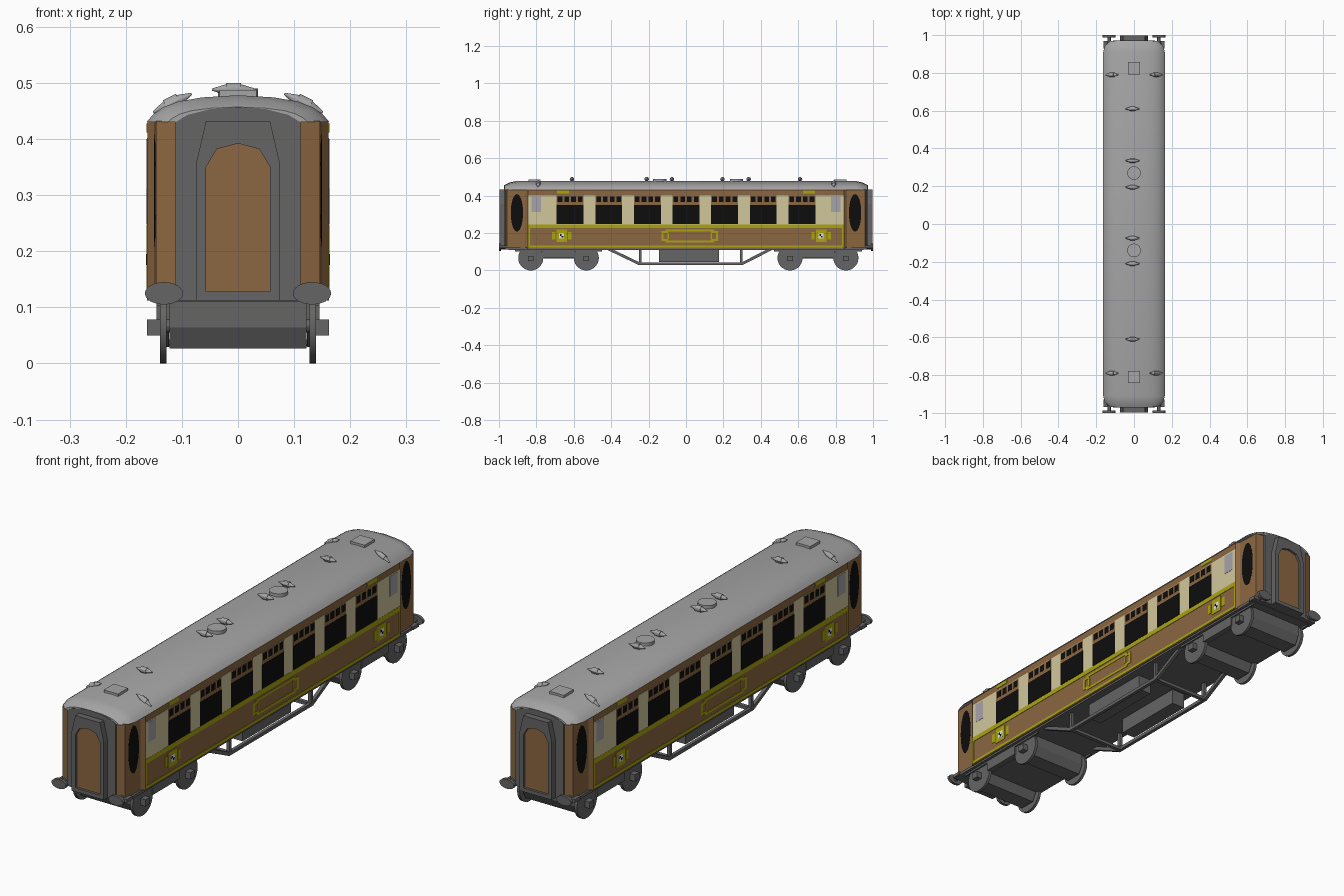
import bpy, bmesh, math
from mathutils import Matrix, Vector

if "Cube" in bpy.data.objects:
    bpy.data.objects.remove(bpy.data.objects["Cube"])

def material(name, rgb):
    m = bpy.data.materials.new(name)
    m.diffuse_color = (*rgb, 1)
    m.use_nodes = True
    m.node_tree.nodes["Principled BSDF"].inputs["Base Color"].default_value = m.diffuse_color
    return m

BROWN = material("brown paint", (0.26, 0.135, 0.052))
CREAM = material("cream paint", (0.64, 0.57, 0.33))
GOLD = material("gold paint", (0.40, 0.37, 0.005))
BLACK = material("dark glass", (0.004, 0.004, 0.004))
DARK = material("dark grey metal", (0.13, 0.13, 0.13))
ROOF = material("roof grey", (0.38, 0.38, 0.38))
PALE = material("pale grey glass", (0.38, 0.37, 0.40))
WHITE = material("white paint", (0.75, 0.75, 0.72))

def finish(bm, name, mats, smooth=False):
    bmesh.ops.recalc_face_normals(bm, faces=bm.faces)
    me = bpy.data.meshes.new(name)
    bm.to_mesh(me)
    bm.free()
    for m in mats if isinstance(mats, list) else [mats]:
        me.materials.append(m)
    ob = bpy.data.objects.new(name, me)
    bpy.context.collection.objects.link(ob)
    if smooth:
        bpy.ops.object.select_all(action='DESELECT')
        ob.select_set(True)
        bpy.context.view_layer.objects.active = ob
        bpy.ops.object.shade_smooth_by_angle(angle=math.radians(30))
    return ob

def box(bm, x0, x1, y0, y1, z0, z1):
    mat = Matrix.Translation(((x0 + x1) / 2, (y0 + y1) / 2, (z0 + z1) / 2))
    size = (abs(x1 - x0), abs(y1 - y0), abs(z1 - z0), 1)
    bmesh.ops.create_cube(bm, size=1, matrix=mat @ Matrix.Diagonal(size))

def prism(bm, pts, offset):
    a = [bm.verts.new(p) for p in pts]
    b = [bm.verts.new(Vector(p) + Vector(offset)) for p in pts]
    n = len(pts)
    faces = [bm.faces.new(a), bm.faces.new(b[::-1])]
    return faces + [bm.faces.new((a[i], b[i], b[(i + 1) % n], a[(i + 1) % n])) for i in range(n)]

def cyl(bm, centre, axis, r, length, seg=24, r2=None, scale=(1, 1, 1)):
    rot = Vector(axis).to_track_quat('Z', 'Y').to_matrix().to_4x4()
    bmesh.ops.create_cone(bm, cap_ends=True, segments=seg, radius1=r, radius2=r if r2 is None else r2,
                          depth=length, matrix=Matrix.Translation(centre) @ Matrix.Diagonal((*scale, 1)) @ rot)

def bar(bm, x, w, a, b, t):
    """Beam in the yz plane from a to b"""
    d = Vector((b[0] - a[0], b[1] - a[1])).normalized() * t / 2
    q = [(a[0] - d.y, a[1] + d.x), (b[0] - d.y, b[1] + d.x), (b[0] + d.y, b[1] - d.x), (a[0] + d.y, a[1] - d.x)]
    prism(bm, [(x - w / 2, y, z) for y, z in q], (w, 0, 0))

# Body shell: plan outline with recessed, tapered vestibules
quarter = [(0.161, 0.845), (0.15, 0.86), (0.146, 0.957), (0.111, 0.965)]
plan = quarter + [(-x, y) for x, y in quarter[::-1]]
plan += [(-x, -y) for x, y in plan]
bm = bmesh.new()
prism(bm, [(x, y, 0.118) for x, y in plan], (0, 0, 0.314))
finish(bm, "body_shell", BROWN)

# Roof: cross-section lofted along the length, domed down at both ends
section = [(1, 0), (0.93, 0.28), (0.82, 0.55), (0.65, 0.77), (0.39, 0.92), (0, 1)]
section += [(-x, z) for x, z in section[-2::-1]]
rings = [(0.97, 0.125, 0.027), (0.945, 0.153, 0.04), (0.91, 0.163, 0.048)]
rings += [(-y, w, h) for y, w, h in rings[::-1]]
bm = bmesh.new()
loops = [[bm.verts.new((x * w, y, 0.43 + z * h)) for x, z in section] for y, w, h in rings]
n = len(section)
for a, b in zip(loops, loops[1:]):
    for i in range(n):
        bm.faces.new((a[i], a[(i + 1) % n], b[(i + 1) % n], b[i]))
bm.faces.new(loops[0])
bm.faces.new(loops[-1])
finish(bm, "roof", ROOF, True)

# Painted side panels; the second side is the first turned half round
def side_plates(name, mat, rects, depth):
    bm = bmesh.new()
    for s in (1, -1):
        for y0, y1, z0, z1 in rects:
            box(bm, s * 0.160, s * depth, s * y0, s * y1, z0, z1)
    finish(bm, name, mat)

wins = [0.2065 * i for i in range(-3, 4)]
side_plates("cream_band", CREAM, [(-0.845, 0.845, 0.245, 0.402)], 0.1620)
side_plates("window_surrounds", BROWN, [(c - 0.072, c + 0.072, 0.345, 0.400) for c in wins], 0.1628)
side_plates("main_windows", BLACK, [(c - 0.072, c + 0.072, 0.248, 0.350) for c in wins], 0.1635)
side_plates("top_lights", BLACK, [(c + o - 0.0125, c + o + 0.0125, 0.366, 0.395)
                                  for c in wins for o in (-0.054, -0.018, 0.018, 0.054)], 0.1635)
side_plates("end_panes", PALE, [(-0.825, -0.775, 0.312, 0.396), (0.775, 0.825, 0.312, 0.396)], 0.1628)
gold = [(-0.845, 0.845, 0.227, 0.247), (-0.845, 0.845, 0.122, 0.134),
        (-0.845, -0.835, 0.134, 0.227), (0.835, 0.845, 0.134, 0.227),
        (-0.69, -0.625, 0.412, 0.428), (0.625, 0.69, 0.412, 0.428)]
side_plates("gold_lining", GOLD, gold, 0.1628)

# Centre cartouche: long frame with stepped ends
frame = [(-0.11, 0.15, 0.208, 0.218), (-0.11, 0.15, 0.150, 0.160)]
for s in (1, -1):
    for a, b, z0, z1 in [(0.140, 0.152, 0.16, 0.208), (0.115, 0.152, 0.2, 0.21),
                         (0.115, 0.152, 0.158, 0.168), (0.112, 0.120, 0.168, 0.2)]:
        frame.append((0.02 + s * a, 0.02 + s * b, z0, z1))
side_plates("centre_cartouche", GOLD, frame, 0.1628)

# Small ornaments near each end of the lower panel
orn = (-0.665, 0.722)
side_plates("ornament_plates", GOLD, [r for c in orn for r in (
    (c - 0.028, c + 0.028, 0.153, 0.218), (c - 0.052, c - 0.034, 0.165, 0.206),
    (c + 0.034, c + 0.052, 0.165, 0.206))], 0.1628)
side_plates("ornament_centres", WHITE, [(c - 0.014, c + 0.014, 0.17, 0.2) for c in orn], 0.1633)
side_plates("ornament_checks", BLACK, [r for c in orn for r in (
    (c - 0.009, c, 0.185, 0.195), (c, c + 0.009, 0.175, 0.185))], 0.1638)

# Oval vestibule windows on the tapered panels
bm = bmesh.new()
for sx in (1, -1):
    for sy in (1, -1):
        pts = []
        for i in range(28):
            t = 2 * math.pi * i / 28
            y = 0.904 + 0.033 * math.cos(t)
            x = 0.1505 - (y - 0.86) * 0.041
            pts.append((sx * x, sy * y, 0.308 + 0.1 * math.sin(t)))
        prism(bm, pts, (-sx * 0.004, 0, 0))
finish(bm, "oval_windows", BLACK)

# End walls, gangway frames and end doors
arch = [(-0.111, 0.112), (-0.111, 0.43), (-0.09, 0.443), (-0.05, 0.453), (0, 0.457),
        (0.05, 0.453), (0.09, 0.443), (0.111, 0.43), (0.111, 0.112)]
outer = [(-0.075, 0.112), (-0.075, 0.355), (-0.057, 0.432), (0, 0.432), (0.057, 0.432), (0.075, 0.355), (0.075, 0.112)]
inner = [(-0.057, 0.128), (-0.057, 0.35), (-0.038, 0.382), (0, 0.392), (0.038, 0.382), (0.057, 0.35), (0.057, 0.128)]
for s, end in ((-1, "front"), (1, "back")):
    bm = bmesh.new()
    prism(bm, [(x, s * 0.955, z) for x, z in arch], (0, s * 0.017, 0))
    finish(bm, end + "_end_wall", DARK)
    bm = bmesh.new()
    rows = [[bm.verts.new((x, s * y, z)) for x, z in prof]
            for prof, y in ((outer, 0.965), (outer, 0.998), (inner, 0.998), (inner, 0.965))]
    for a, b in zip(rows, rows[1:] + rows[:1]):
        for i in range(7):
            bm.faces.new((a[i], a[(i + 1) % 7], b[(i + 1) % 7], b[i]))
    finish(bm, end + "_gangway_frame", DARK)
    bm = bmesh.new()
    prism(bm, [(x, s * 0.97, z) for x, z in inner], (0, s * 0.018, 0))
    finish(bm, end + "_door", BROWN)
    # Headstock and buffers
    bm = bmesh.new()
    box(bm, -0.162, 0.162, s * 0.93, s * 0.968, 0.112, 0.126)
    finish(bm, end + "_headstock", DARK)
    bm = bmesh.new()
    for x in (-0.132, 0.132):
        cyl(bm, (x, s * 0.994, 0.125), (0, 1, 0), 1, 0.012, 24, scale=(0.034, 1, 0.02))
        cyl(bm, (x, s * 0.965, 0.125), (0, 1, 0), 0.009, 0.06, 12)
    finish(bm, end + "_buffers", DARK, True)

# Underframe
bm = bmesh.new()
box(bm, -0.157, 0.157, -0.95, 0.95, 0.110, 0.122)
finish(bm, "underframe", DARK)

# Bogies: wheels, side frames, axle guards and axle boxes
for name, axles in (("front", (-0.83, -0.533)), ("back", (0.556, 0.855))):
    bm = bmesh.new()
    for y in axles:
        cyl(bm, (0, y, 0.067), (1, 0, 0), 0.012, 0.27, 12)
        for s in (1, -1):
            cyl(bm, (s * 0.133, y, 0.067), (1, 0, 0), 0.067, 0.012, 28)
    finish(bm, name + "_wheels", DARK, True)
    bm = bmesh.new()
    box(bm, -0.122, 0.122, axles[0], axles[1], 0.064, 0.112)
    for y in axles:
        prism(bm, [(-0.122, y + a, z) for a, z in ((-0.055, 0.112), (-0.055, 0.064), (-0.035, 0.027),
                                                   (0.035, 0.027), (0.055, 0.064), (0.055, 0.112))], (0.244, 0, 0))
        for s in (1, -1):
            box(bm, s * 0.138, s * 0.162, y - 0.015, y + 0.015, 0.050, 0.078)
    for s in (1, -1):
        box(bm, s * 0.122, s * 0.145, axles[0] + 0.06, axles[1] - 0.06, 0.066, 0.107)
        box(bm, s * 0.138, s * 0.145, axles[0] - 0.085, axles[1] + 0.085, 0.102, 0.112)
    finish(bm, name + "_bogie_frame", DARK)

# Truss rods with cross beams, and equipment boxes
bm = bmesh.new()
for x in (-0.13, 0.13):
    bar(bm, x, 0.014, (-0.42, 0.118), (-0.25, 0.036), 0.015)
    bar(bm, x, 0.014, (0.46, 0.118), (0.30, 0.036), 0.015)
    bar(bm, x, 0.014, (-0.255, 0.036), (0.305, 0.036), 0.014)
    for y in (-0.245, 0.295):
        bar(bm, x, 0.014, (y, 0.036), (y, 0.115), 0.014)
for y in (-0.245, 0.295):
    box(bm, -0.13, 0.13, y - 0.008, y + 0.008, 0.03, 0.043)
finish(bm, "truss_rods", DARK)
bm = bmesh.new()
for s in (1, -1):
    box(bm, s * 0.06, s * 0.122, -0.144, 0.176, 0.045, 0.115)
finish(bm, "equipment_boxes", DARK)

# Roof hatches and round vents
bm = bmesh.new()
for y in (0.825, -0.81):
    box(bm, -0.033, 0.033, y - 0.033, y + 0.033, 0.47, 0.487)
for y in (0.27, -0.14):
    cyl(bm, (0, y, 0.48), (0, 0, 1), 0.036, 0.02, 24)
finish(bm, "roof_hatches", ROOF, True)

# Torpedo vents: drum with a cone at each end, lying across the roof
bm = bmesh.new()
spots = [(-0.008, y, 0.488, 0) for y in (0.61, 0.335, 0.195, -0.075, -0.21, -0.61)]
spots += [(s * 0.117, y, 0.464, s * 0.45) for s in (1, -1) for y in (0.79, -0.79)]
for x, y, z, tilt in spots:
    d = Vector((math.cos(tilt), 0, -math.sin(tilt)))
    c = Vector((x, y, z))
    cyl(bm, c, d, 0.012, 0.026, 12)
    for s in (1, -1):
        cyl(bm, c + d * s * 0.025, d * s, 0.010, 0.026, 12, r2=0.002)
finish(bm, "torpedo_vents", ROOF, True)
